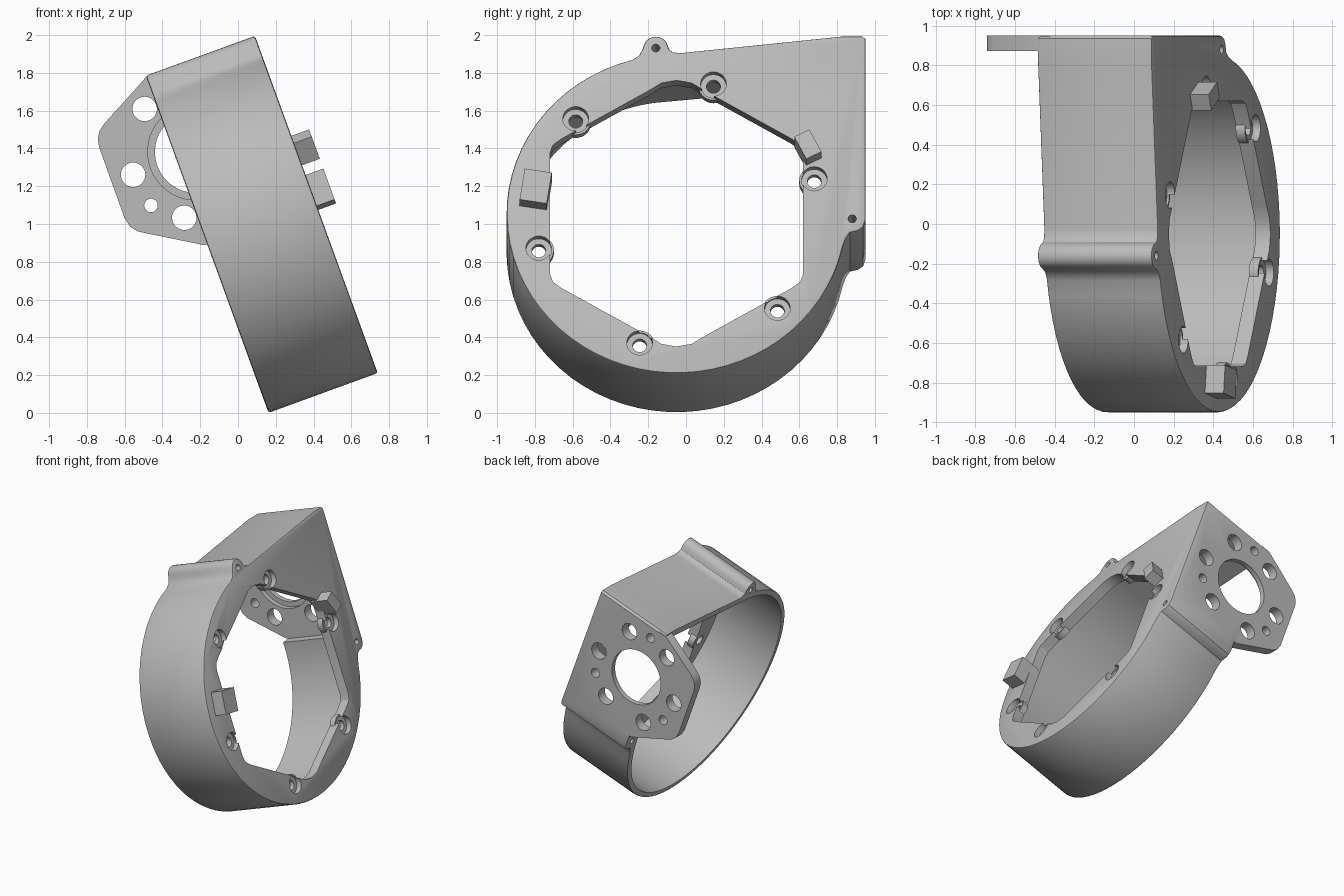
import bpy, bmesh
from math import sin, cos, radians

if "Cube" in bpy.data.objects:
    bpy.data.objects.remove(bpy.data.objects["Cube"], do_unlink=True)

grey = bpy.data.materials.new("matte grey")
grey.use_nodes = True
grey.diffuse_color = (0.5, 0.5, 0.5, 1)
grey.node_tree.nodes["Principled BSDF"].inputs["Base Color"].default_value = grey.diffuse_color

DEPTH, WALL, CY = 0.615, 0.08, -0.05   # ring depth, front wall, ring centre in y
TILT, PLACE = radians(-20), (0.432, 0, 1.056)


def arc(cx, cy, r, start, end, n):
    """Points on an arc, angles in degrees."""
    angles = [radians(start + (end - start) * i / n) for i in range(n + 1)]
    return [(cx + r * cos(t), cy + r * sin(t)) for t in angles]


def circle(cx, cy, r, n=32):
    return arc(cx, cy, r, 0, 360, n)[:-1]


def prism(name, pts, lo, hi, axis="x", bevel=0):
    """Extrude a profile, given as (y, z) along x or as (x, z) along y."""
    bm = bmesh.new()

    def place(p, d):
        return (d, p[0], p[1]) if axis == "x" else (p[0], d, p[1])
    low = [bm.verts.new(place(p, lo)) for p in pts]
    high = [bm.verts.new(place(p, hi)) for p in pts]
    caps = [bm.faces.new(low), bm.faces.new(high)]
    for i in range(len(pts)):
        j = (i + 1) % len(pts)
        bm.faces.new((low[i], low[j], high[j], high[i]))
    bmesh.ops.recalc_face_normals(bm, faces=bm.faces)
    if bevel:
        rim = list({e for f in caps for e in f.edges})
        bmesh.ops.bevel(bm, geom=rim, offset=bevel, segments=2, profile=0.5,
                        affect="EDGES", clamp_overlap=True)
    mesh = bpy.data.meshes.new(name)
    bm.to_mesh(mesh)
    bm.free()
    mesh.materials.append(grey)
    ob = bpy.data.objects.new(name, mesh)
    bpy.context.collection.objects.link(ob)
    return ob


def select(ob):
    bpy.ops.object.select_all(action="DESELECT")
    ob.select_set(True)
    bpy.context.view_layer.objects.active = ob


def combine(target, tool, operation="DIFFERENCE"):
    select(target)
    mod = target.modifiers.new("combine", "BOOLEAN")
    mod.operation, mod.solver, mod.object = operation, "EXACT", tool
    bpy.ops.object.modifier_apply(modifier=mod.name)
    bpy.data.objects.remove(tool, do_unlink=True)


def finish(ob):
    ob.rotation_euler = (0, TILT, 0)
    ob.location = PLACE
    select(ob)
    bpy.ops.object.shade_smooth_by_angle(angle=radians(30))


# Outer shell: round drum, square corner and two screw lugs
outline = [(0.95, 0.985), (0.935, 1.0), (0.82, 1.0), (-0.03, 0.907), (-0.07, 0.912), (-0.09, 0.928)]
outline += arc(-0.16, 0.935, 0.065, 15, 165, 10)
outline += [(-0.232, 0.925), (-0.248, 0.893)]
outline += arc(CY, 0, 0.9, 105, 348, 48)
outline += [(0.847, -0.14), (0.868, -0.108), (0.91, -0.098), (0.938, -0.078), (0.95, -0.04)]
housing = prism("housing", outline, -DEPTH, 0, bevel=0.012)

# Hollow behind the front wall
cavity = [(0.87, 0.05), (0.87, 0.94), (0.8, 0.94), (-0.03, 0.86)]
cavity += arc(CY, 0, 0.855, 93, 363, 52)
combine(housing, prism("cavity", cavity, -1.2, -WALL))

# Front opening
opening = [(-0.72, 0.34), (-0.705, 0.385), (-0.66, 0.42), (-0.2, 0.69), (-0.13, 0.735), (-0.05, 0.75),
           (0.03, 0.735), (0.1, 0.69), (0.56, 0.42), (0.605, 0.385), (0.62, 0.34)]
opening += [(y, -z) for y, z in reversed(opening)]
combine(housing, prism("opening", opening, -WALL - 0.05, 0.05))

# Motor plate on the back side, reaching past the drum
plate = [(-0.55, 0.99), (-0.62, 0.99), (-0.91, 0.836), (-0.945, 0.81), (-0.968, 0.773), (-0.977, 0.73),
         (-0.979, 0.328), (-0.967, 0.277), (-0.937, 0.239), (-0.63, 0.05), (-0.55, 0.05)]
combine(housing, prism("plate", plate, 0.872, 0.95, "y"), "UNION")

# Motor bore with step, six large holes and three small ones
MX, MZ = -0.504, 0.53
combine(housing, prism("bore", circle(MX, MZ, 0.217, 48), 0.8, 1.0, "y"))
combine(housing, prism("bore_step", circle(MX, MZ, 0.255, 48), 0.8, 0.91, "y"))
holes = [(60 * k, 0.354, 0.065) for k in range(6)] + [(90 + 120 * k, 0.37, 0.036) for k in range(3)]
for angle, dist, r in holes:
    t = radians(angle)
    pts = circle(MX + dist * cos(t), MZ + dist * sin(t), r, 24)
    combine(housing, prism("plate_hole", pts, 0.84, 1.0, "y"))

# Six counterbored screw seats around the front opening
for k in range(6):
    t = radians(15 + 60 * k)
    y, z = CY + 0.755 * cos(t), 0.755 * sin(t)
    combine(housing, prism("seat", circle(y, z, 0.08), -WALL + 0.001, -0.03), "UNION")
    combine(housing, prism("counterbore", circle(y, z, 0.068), -0.042, 0.05))
    combine(housing, prism("screw_hole", circle(y, z, 0.037, 24), -0.15, 0.05))

# Long holes through the lugs
for y, z in ((-0.16, 0.932), (0.88, -0.03)):
    combine(housing, prism("lug_hole", circle(y, z, 0.022, 16), -0.8, 0.05))
finish(housing)

# Two locating blocks on the front face
for name, angle, dist, wide in (("upper_block", 27, 0.78, 0.09), ("lower_block", 171, 0.755, 0.145)):
    t = radians(angle)
    pts = []
    for r, s in ((-1, -1), (1, -1), (1, 1), (-1, 1)):
        rad, tan = dist + r * wide / 2, s * (0.07 if wide < 0.1 else 0.088)
        pts.append((CY + rad * cos(t) - tan * sin(t), rad * sin(t) + tan * cos(t)))
    finish(prism(name, pts, -0.06, 0.1))
